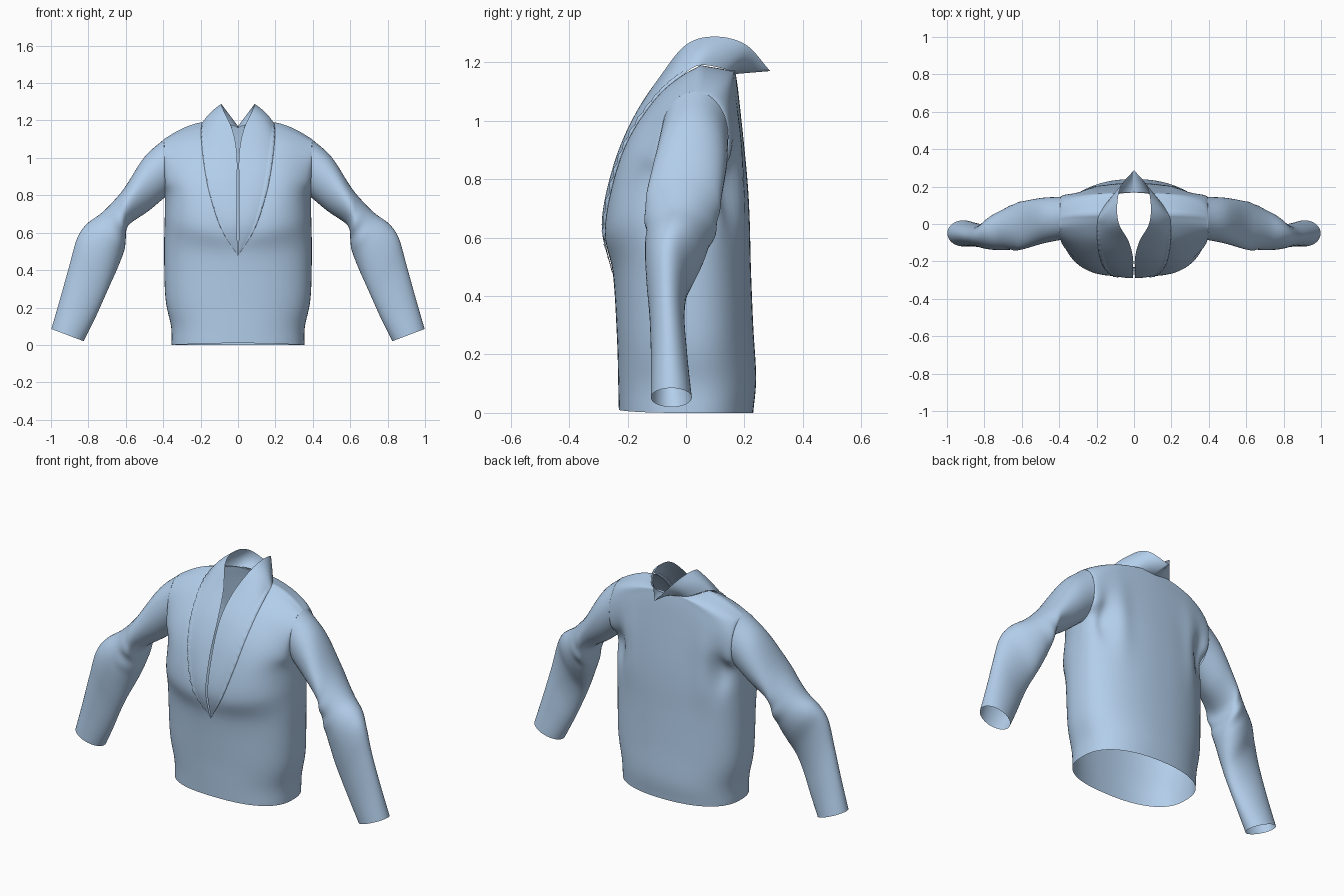
import bpy, bmesh
from math import sin, cos, pi, radians, exp
from mathutils import Vector as V

if "Cube" in bpy.data.objects:
    bpy.data.objects.remove(bpy.data.objects["Cube"])

cloth = bpy.data.materials.new("cloth")
cloth.diffuse_color = (.45, .62, .83, 1)
cloth.use_nodes = True
cloth.node_tree.nodes["Principled BSDF"].inputs["Base Color"].default_value = cloth.diffuse_color


def spline(pts, n):
    """Smooth curve through pts, n samples per span."""
    p = [V(q) for q in pts]
    p = [2 * p[0] - p[1]] + p + [2 * p[-1] - p[-2]]
    out = []
    for i in range(1, len(p) - 2):
        a, b, c, d = p[i - 1:i + 3]
        for k in range(n):
            t = k / n
            out.append(0.5 * (2 * b + (c - a) * t + (2 * a - 5 * b + 4 * c - d) * t * t
                              + (3 * b - a - 3 * c + d) * t ** 3))
    return out + [p[-2]]


def add_grid(bm, rows, closed=False):
    vs = [[bm.verts.new(p) for p in r] for r in rows]
    for r, s in zip(vs, vs[1:]):
        for j in range(len(r) - (0 if closed else 1)):
            k = (j + 1) % len(r)
            bm.faces.new((r[j], r[k], s[k], s[j]))


def finish(name, bm):
    bmesh.ops.remove_doubles(bm, verts=bm.verts, dist=0.0005)
    bmesh.ops.recalc_face_normals(bm, faces=bm.faces)
    me = bpy.data.meshes.new(name)
    bm.to_mesh(me)
    bm.free()
    me.polygons.foreach_set("use_smooth", [True] * len(me.polygons))
    me.materials.append(cloth)
    ob = bpy.data.objects.new(name, me)
    bpy.context.collection.objects.link(ob)
    m = ob.modifiers.new("mirror", 'MIRROR')
    m.use_clip = True
    m.merge_threshold = 0.0005
    return ob


def sleeve_ring(u, l, yf, yb, a):
    """Point on a sleeve section: a=0 underside, 90 front, 180 top."""
    cx, cz, cy = (u[0] + l[0]) / 2, (u[1] + l[1]) / 2, (yf + yb) / 2
    c, s = cos(a), sin(a)
    return V((cx + (l[0] - u[0]) / 2 * c, cy + (yf - yb) / 2 * s, cz + (l[1] - u[1]) / 2 * c))


# sleeve sections: top (x,z), underside (x,z), front y, back y
SLEEVE = [
    ((.395, 1.10), (.39, .79), -.085, .145),
    ((.50, 1.005), (.48, .715), -.105, .14),
    ((.60, .85), (.585, .64), -.135, .122),
    ((.66, .775), (.60, .57), -.14, .112),
    ((.73, .705), (.607, .51), -.138, .09),
    ((.81, .645), (.64, .42), -.14, .055),
    ((.86, .57), (.68, .33), -.135, .01),
    ((.90, .43), (.72, .24), -.125, -.005),
    ((.95, .25), (.77, .13), -.12, .005),
    ((.998, .085), (.825, .02), -.12, .02)]


def armhole(deg):
    return sleeve_ring(*SLEEVE[0], radians(deg))


# torso: front and back panels between centre/neckline and side/armhole
side = [(.355, 0, 0), (.358, 0, .10), (.388, 0, .25), (.395, 0, .5), (.392, .02, .66)]
ring = (0, 60, 110, 150, 180)
front_in = [(0, -.23, .01), (0, -.232, .1), (0, -.236, .25), (0, -.25, .475), (.09, -.278, .62),
            (.15, -.247, .8), (.18, -.19, .95), (.195, -.1, 1.08), (.197, -.02, 1.15), (.185, .05, 1.19)]
back_in = [(0, .23, 0), (0, .24, .12), (0, .23, .3), (0, .222, .5), (0, .218, .66),
           (0, .21, .8), (0, .19, 1.0), (0, .17, 1.16), (.11, .15, 1.172), (.185, .05, 1.19)]


def panel(bm, inner, outer, n=24):
    rows = []
    A, B = spline(inner, 6), spline(outer, 6)
    for i, (a, b) in enumerate(zip(A, B)):
        # boxy section at the waist, flatter towards the shoulder
        e = .8 + .3 * max(0, i / (len(A) - 1) - .45) / .55
        r = []
        for j in range(n + 1):
            t = pi / 2 * j / n
            sx, cy = sin(t) ** .9, max(cos(t), 0) ** e
            p = V((max(0, a.x + (b.x - a.x) * sx), b.y + (a.y - b.y) * cy,
                   a.z + (b.z - a.z) * sx ** 1.6))
            # draped folds beside the back armhole
            if p.y > .04:
                w = sin(2 * t)
                p.y -= .03 * w * exp(-((p.x - .32) / .04) ** 2 - ((p.z - .78) / .12) ** 2)
                p.y += .012 * w * exp(-((p.x - .23) / .05) ** 2 - ((p.z - .8) / .2) ** 2)
            r.append(p)
        rows.append(r)
    add_grid(bm, rows)


bm = bmesh.new()
panel(bm, front_in, side + [armhole(d) for d in ring])
panel(bm, back_in, side + [armhole(-d) for d in ring])
finish("torso", bm)

# sleeves: lofted through the sections
bm = bmesh.new()
N = 40
paths = [spline([sleeve_ring(*s, 2 * pi * j / N) for s in SLEEVE], 6) for j in range(N)]
rows = [list(r) for r in zip(*paths)]
for r in rows:  # soft creases inside the elbow
    for p in r:
        g = exp(-((p.x - .62) / .05) ** 2 - ((p.z - .6) / .08) ** 2)
        p.y += .006 * g * sin((p.x - p.z) * 45)
add_grid(bm, rows, closed=True)
finish("sleeves", bm)

# collar and lapels: band from the neckline seam to the free edge
seam = front_in[3:] + [back_in[8], back_in[7]]
free = [(.003, -.255, .485), (.005, -.288, .65), (.005, -.246, .85), (.006, -.175, 1.02),
        (.03, -.09, 1.15), (.08, 0, 1.26), (.09, .1, 1.288), (.068, .205, 1.26), (0, .288, 1.17)]
bm = bmesh.new()
S, F = spline(seam, 10), spline(free, 10)
rows = []
for i, (a, b) in enumerate(zip(S, F)):
    k = i / (len(S) - 1)
    out = V((.4, -.6 + .9 * k, .3)) * (.022 * sin(pi * k))
    r = []
    for j in range(17):
        t = j / 16
        p = a.lerp(b, t) + out * sin(pi * t)
        p.x = max(p.x, 0)
        # puckered stitching along the seam
        if j == 1 and k < .65:
            p += V((.004, -.006, 0)) * (1 + .7 * sin(i * 2.1)) * min(1, k * 8)
        r.append(p)
    rows.append(r)
add_grid(bm, rows)
finish("collar", bm)
